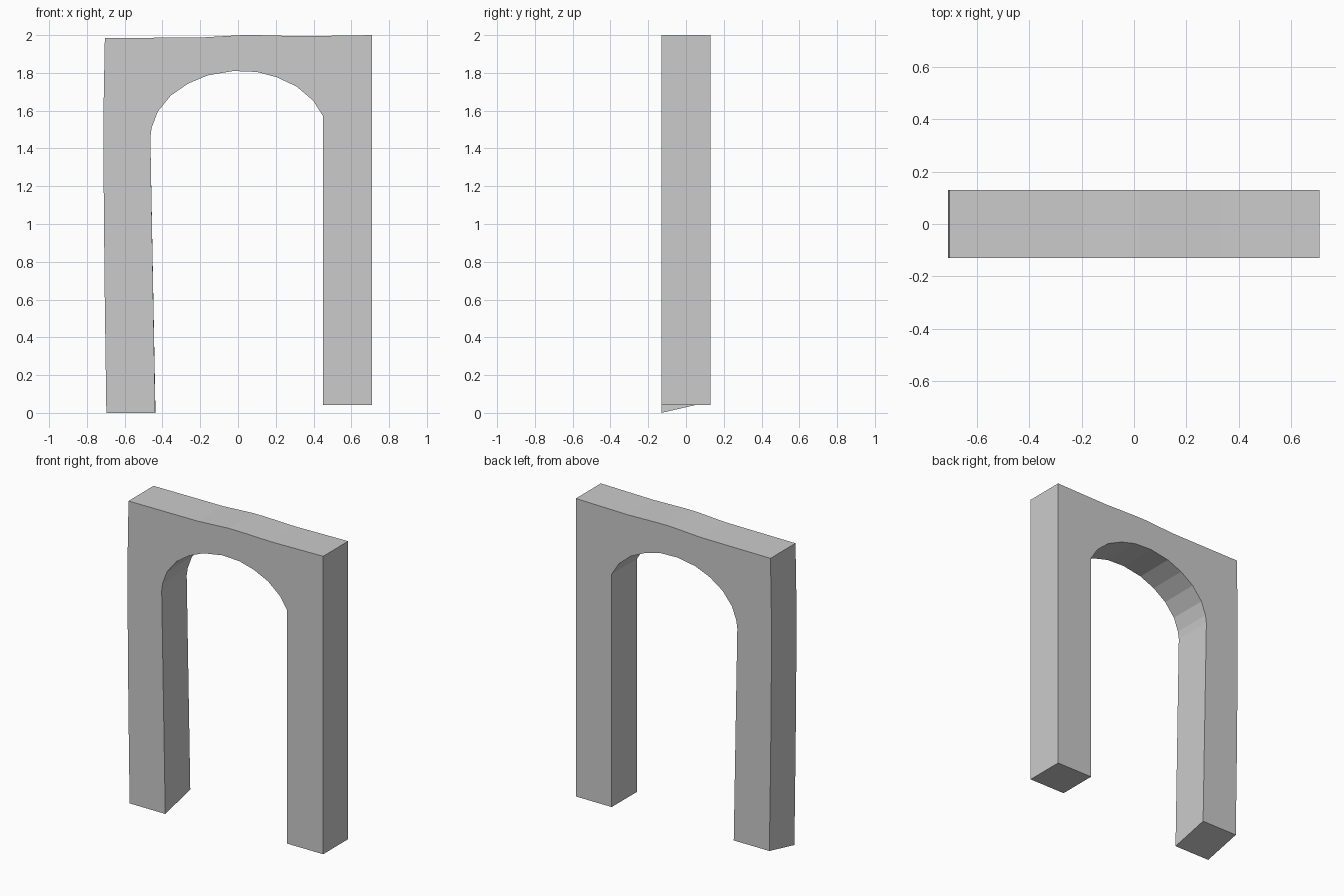
import bpy, bmesh

if "Cube" in bpy.data.objects:
    bpy.data.objects.remove(bpy.data.objects["Cube"])

HALF_DEPTH = 0.13

# Slightly uneven front outline, starting at the left foot and going clockwise
left_side = [(-0.697, 0.0), (-0.706, 0.65), (-0.712, 1.3), (-0.712, 1.6), (-0.705, 1.985)]
top_edge = [(-0.2, 1.987), (0.02, 2.0), (0.1, 2.0), (0.33, 1.994), (0.71, 2.0)]
right_leg = [(0.71, 0.042), (0.449, 0.042), (0.449, 1.573)]
arch = [(0.398, 1.653), (0.31, 1.728), (0.205, 1.777), (0.1, 1.805), (-0.025, 1.81),
        (-0.16, 1.787), (-0.265, 1.743), (-0.356, 1.68), (-0.425, 1.595),
        (-0.457, 1.51), (-0.464, 1.46)]
left_foot = [(-0.438, 0.0)]
outline = left_side + top_edge + right_leg + arch + left_foot

# Extrude the outline from front to back
bm = bmesh.new()
face = bm.faces.new([bm.verts.new((x, -HALF_DEPTH, z)) for x, z in outline])
result = bmesh.ops.extrude_face_region(bm, geom=[face])
back = [v for v in result["geom"] if isinstance(v, bmesh.types.BMVert)]
bmesh.ops.translate(bm, verts=back, vec=(0, 2 * HALF_DEPTH, 0))

# The left foot is cut at a slant, higher at the back
for v in back:
    if v.co.z < 0.01:
        v.co.z = 0.06

bmesh.ops.recalc_face_normals(bm, faces=bm.faces)
mesh = bpy.data.meshes.new("archway")
bm.to_mesh(mesh)
bm.free()
bpy.context.collection.objects.link(bpy.data.objects.new("archway", mesh))
